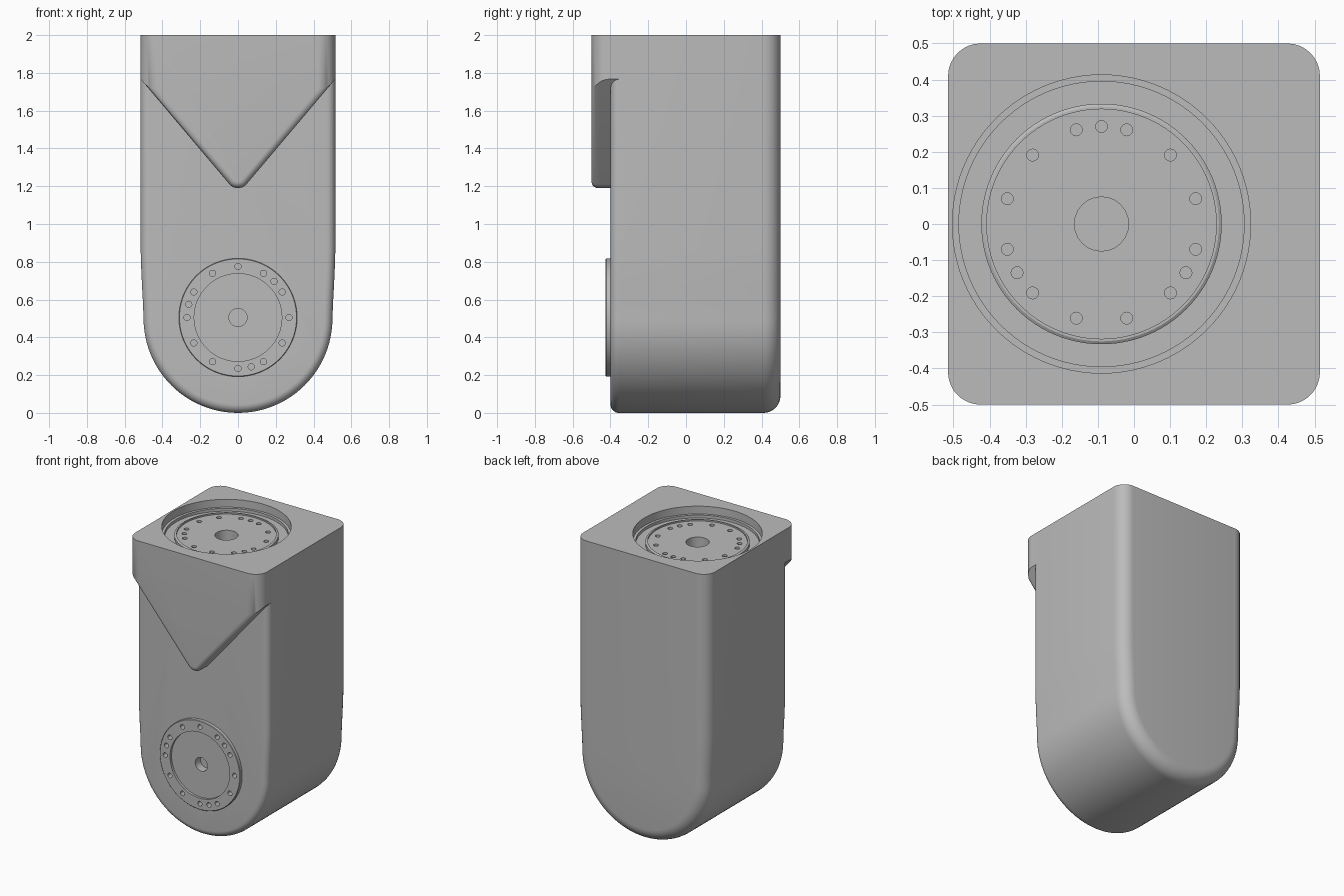
import bpy, bmesh
from math import sin, cos, pi, radians, tan
from mathutils import Matrix, Vector

if "Cube" in bpy.data.objects:
    bpy.data.objects.remove(bpy.data.objects["Cube"], do_unlink=True)

grey = bpy.data.materials.new("light_grey_metal")
grey.use_nodes = True
COLOR = (0.5, 0.5, 0.5, 1)
grey.diffuse_color = COLOR
grey.node_tree.nodes["Principled BSDF"].inputs["Base Color"].default_value = COLOR

HALF = 0.515          # half width of the housing
TOP = 2.0
CORNER = 0.09         # fillet radius of the tall corners
FACE_Y = -0.4         # flat front face


def loft(bm, rings):
    """Skin a list of point loops and cap both ends."""
    loops = [[bm.verts.new(p) for p in ring] for ring in rings]
    n = len(loops[0])
    for a, b in zip(loops, loops[1:]):
        for i in range(n):
            j = (i + 1) % n
            bm.faces.new((a[i], a[j], b[j], b[i]))
    bm.faces.new(loops[0])
    bm.faces.new(loops[-1])


def lathe(bm, profile, place, sides=72):
    """Revolve (radius, height) points around the local z axis."""
    loft(bm, [[place @ Vector((r * cos(2 * pi * i / sides), r * sin(2 * pi * i / sides), h))
               for i in range(sides)] for r, h in profile])


def make(name, bm):
    bmesh.ops.recalc_face_normals(bm, faces=bm.faces)
    mesh = bpy.data.meshes.new(name)
    bm.to_mesh(mesh)
    bm.free()
    mesh.materials.append(grey)
    obj = bpy.data.objects.new(name, mesh)
    bpy.context.collection.objects.link(obj)
    return obj


def activate(obj):
    bpy.ops.object.select_all(action="DESELECT")
    obj.select_set(True)
    bpy.context.view_layer.objects.active = obj


def cut(obj, cutter):
    cutter.hide_render = True
    mod = obj.modifiers.new("cut", "BOOLEAN")
    mod.operation, mod.solver, mod.object = "DIFFERENCE", "EXACT", cutter
    activate(obj)
    bpy.ops.object.modifier_apply(modifier=mod.name)


def quarter(radius, steps=8):
    """Fillet steps as (depth, inset), from the face back to the side."""
    return [(radius * (1 - cos(t)), radius * (1 - sin(t)))
            for t in (pi / 2 * i / steps for i in range(steps + 1))]


# Housing: straight sides easing into a round lower end, filleted front and back
def housing_ring(y, d):
    right = [(HALF, TOP), (HALF, 0.85), (0.513, 0.78), (0.508, 0.67), (0.503, 0.58)]
    right = [(x - d, z) for x, z in right]
    arc = [((0.5 - d) * cos(t), 0.5 - (0.5 - d) * sin(t))
           for t in (pi * i / 48 for i in range(49))]
    pts = right + arc + [(-x, z) for x, z in reversed(right)]
    return [(x, y, z) for x, z in pts]


bm = bmesh.new()
loft(bm, [housing_ring(FACE_Y + h, d) for h, d in quarter(0.045)]
     + [housing_ring(0.5 - h, d) for h, d in reversed(quarter(CORNER))])
housing = make("housing", bm)


# Raised V-shaped block on the upper front
def wedge_ring(y, side, edge):
    slope, tip = radians(49.8), 0.06
    r = tip - edge
    arc = [(r * sin(t), 1.25 - r * cos(t))
           for t in (slope * (1 - i / 6) for i in range(13))]
    x = HALF - side
    z = arc[0][1] + (x - arc[0][0]) * tan(slope)
    pts = [(x, TOP), (x, z)] + arc + [(-x, z), (-x, TOP)]
    return [(px, y, pz) for px, pz in pts]


def inset_at(depth, radius):
    k = max(0, radius - depth)
    return radius - (radius ** 2 - k ** 2) ** 0.5


bm = bmesh.new()
depths = [h for h, _ in quarter(CORNER, 12)] + [0.2]
loft(bm, [wedge_ring(-0.5 + h, inset_at(h, CORNER), inset_at(h, 0.035)) for h in depths])
wedge = make("front_wedge", bm)

# Placement of the two flanges: one faces up, one faces forward
top_place = Matrix.Translation((-0.09, 0, TOP))
front_place = Matrix.Translation((0, FACE_Y, 0.505)) @ Matrix.Rotation(pi / 2, 4, "X")

# Sockets that receive the flanges
bm = bmesh.new()
lathe(bm, [(0.413, -0.16), (0.413, 0.1)], top_place, 96)
top_socket = make("top_socket_cutter", bm)
cut(housing, top_socket)
cut(wedge, top_socket)
bm = bmesh.new()
lathe(bm, [(0.3, -0.08), (0.3, 0.1)], front_place)
front_socket = make("front_socket_cutter", bm)
cut(housing, front_socket)


def flange(name, profile, place, holes, bore, low, high):
    """Turned disc with a circle of bolt holes and a central bore."""
    bm = bmesh.new()
    lathe(bm, profile, place, 96)
    disc = make(name, bm)
    bm = bmesh.new()
    for a in holes:
        spot = Matrix.Translation((0.27 * cos(radians(a)), 0.27 * sin(radians(a)), 0))
        lathe(bm, [(0.0165, low), (0.0165, high)], place @ spot, 16)
    lathe(bm, [(bore, low - 0.03), (bore, high)], place, 24)
    drill = make(name + "_drill", bm)
    cut(disc, drill)
    bpy.data.objects.remove(drill, do_unlink=True)
    return disc


top_flange = flange(
    "top_flange",
    [(0.42, -0.18), (0.42, -0.055), (0.395, -0.055), (0.395, -0.075), (0.333, -0.075),
     (0.333, -0.055), (0.325, -0.05), (0.318, -0.05), (0.318, -0.06)],
    top_place, [15 + 30 * i for i in range(12)] + [90, 210, 330], 0.075, -0.1, 0.05)

front_flange = flange(
    "front_flange",
    [(0.302, -0.1), (0.302, -0.01), (0.313, -0.01), (0.313, 0.022), (0.31, 0.025),
     (0.232, 0.025), (0.232, 0.008)],
    front_place, [30 * i for i in range(12)] + [45, 165, 285], 0.048, -0.02, 0.06)

for helper in (top_socket, front_socket):
    bpy.data.objects.remove(helper, do_unlink=True)

for part in (housing, wedge, top_flange, front_flange):
    activate(part)
    bpy.ops.object.shade_smooth_by_angle(angle=radians(30))
